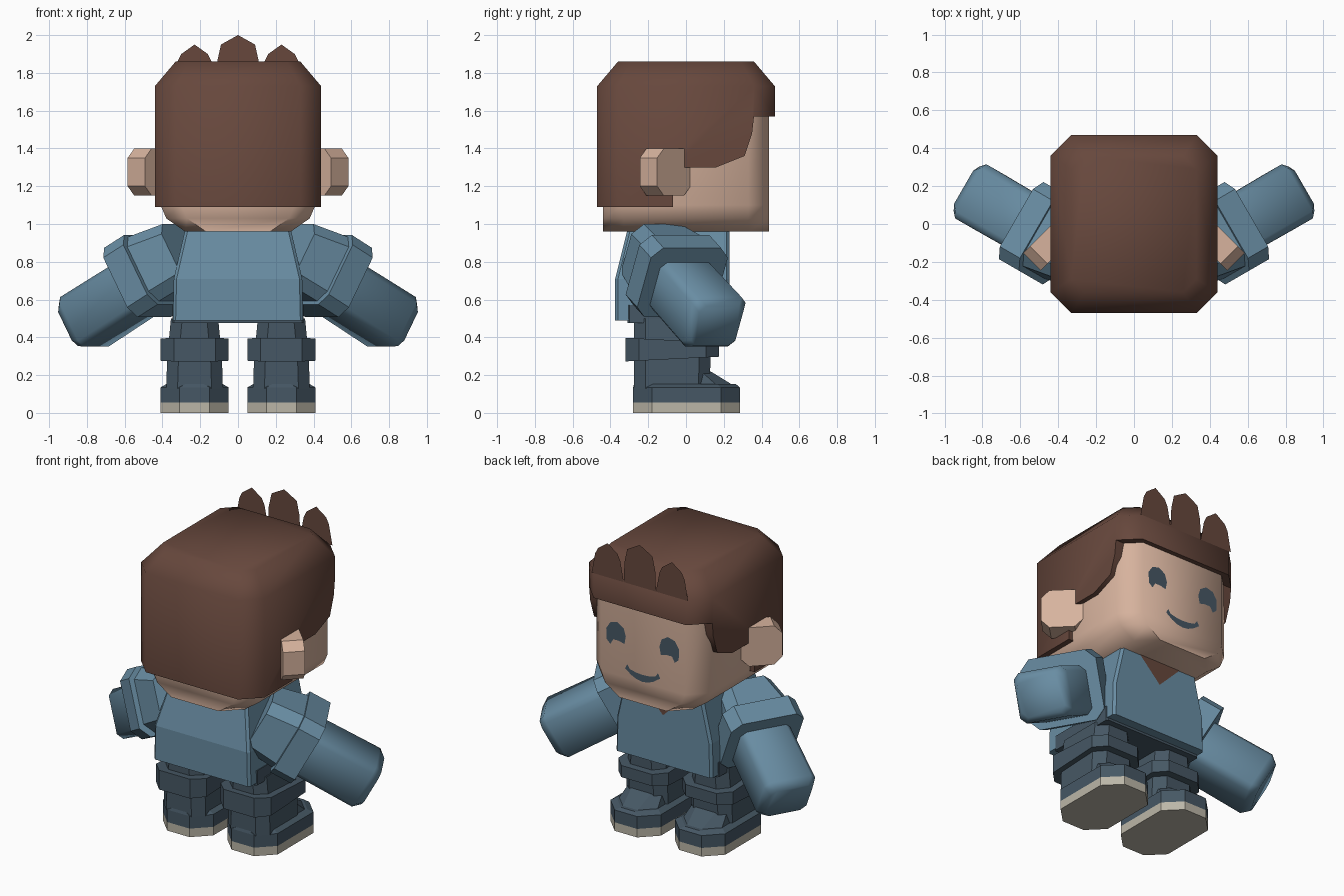
import bpy, bmesh, math
from mathutils import Vector, Matrix

if "Cube" in bpy.data.objects:
    bpy.data.objects.remove(bpy.data.objects["Cube"])


def material(name, rgb):
    m = bpy.data.materials.new(name)
    m.diffuse_color = (*rgb, 1)
    m.use_nodes = True
    m.node_tree.nodes["Principled BSDF"].inputs["Base Color"].default_value = m.diffuse_color
    return m


SKIN = material("skin", (0.68, 0.45, 0.34))
HAIR = material("brown", (0.135, 0.064, 0.046))
SHIRT = material("blue_cloth", (0.14, 0.265, 0.365))
NAVY = material("dark_slate", (0.061, 0.096, 0.128))
SOLE = material("sole_beige", (0.50, 0.47, 0.39))


def finish(name, bm, mat, smooth=None):
    bmesh.ops.recalc_face_normals(bm, faces=bm.faces)
    me = bpy.data.meshes.new(name)
    bm.to_mesh(me)
    bm.free()
    me.materials.append(mat)
    ob = bpy.data.objects.new(name, me)
    bpy.context.collection.objects.link(ob)
    if smooth:
        smooth_by_angle(ob, smooth)
    return ob


def smooth_by_angle(ob, degrees):
    bpy.ops.object.select_all(action='DESELECT')
    ob.select_set(True)
    bpy.context.view_layer.objects.active = ob
    bpy.ops.object.shade_smooth_by_angle(angle=math.radians(degrees))


def octagon(hx, y0, y1, c, z, x=0.0, tilt=0.0):
    """Rectangle with cut corners; tilt adds height along y."""
    m, h = (y0 + y1) / 2, (y1 - y0) / 2
    half = [(hx, h - c), (hx - c, h), (c - hx, h), (-hx, h - c)]
    pts = half + [(-a, -b) for a, b in half]
    return [Vector((x + a, m + b, z + tilt * b)) for a, b in pts]


def loft(name, rings, mat, smooth=None, matrix=None, side=1):
    """Skin a stack of equal rings and cap both ends."""
    bm = bmesh.new()
    loops = []
    for ring in rings:
        pts = [matrix @ p if matrix else p for p in ring]
        loops.append([bm.verts.new((p.x * side, p.y, p.z)) for p in pts])
    n = len(loops[0])
    for a, b in zip(loops, loops[1:]):
        for i in range(n):
            bm.faces.new((a[i], a[(i + 1) % n], b[(i + 1) % n], b[i]))
    bm.faces.new(loops[0])
    bm.faces.new(loops[-1])
    return finish(name, bm, mat, smooth)


def plate(name, pts, y, mat):
    """Flat upright shape facing +y."""
    bm = bmesh.new()
    f = bm.faces.new([bm.verts.new((x, y, z)) for x, z in pts])
    f.normal_update()
    if f.normal.y < 0:
        f.normal_flip()
    bmesh.ops.triangulate(bm, faces=[f])
    me = bpy.data.meshes.new(name)
    bm.to_mesh(me)
    bm.free()
    me.materials.append(mat)
    bpy.context.collection.objects.link(bpy.data.objects.new(name, me))


def box(name, hx, y0, y1, z0, z1, mat):
    return loft(name, [octagon(hx, y0, y1, 0.01, z) for z in (z0, z1)], mat)


# head, narrowing at the jaw
loft("head", [octagon(0.28, -0.44, 0.44, 0.11, 0.96),
              octagon(0.38, -0.44, 0.44, 0.11, 1.03),
              octagon(0.41, -0.44, 0.44, 0.11, 1.10),
              octagon(0.41, -0.44, 0.44, 0.11, 1.75)], SKIN, 50)

# hair block, trimmed by a side profile
hair = loft("hair", [octagon(0.44, -0.47, 0.47, 0.11, 1.0),
                     octagon(0.44, -0.47, 0.47, 0.11, 1.73),
                     octagon(0.33, -0.36, 0.36, 0.07, 1.86)], HAIR)
profile = [(-0.6, 1.09), (-0.07, 1.09), (-0.07, 1.30), (0.16, 1.30), (0.31, 1.36),
           (0.35, 1.48), (0.36, 1.57), (0.6, 1.57), (0.6, 2.0), (-0.6, 2.0)]
cutter = loft("hair_cutter", [[Vector((x, y, z)) for y, z in profile]
                              for x in (-0.6, 0.6)], HAIR)
cutter.hide_render = True
mod = hair.modifiers.new("trim", 'BOOLEAN')
mod.operation = 'INTERSECT'
mod.solver = 'EXACT'
mod.object = cutter
bpy.context.view_layer.objects.active = hair
bpy.ops.object.modifier_apply(modifier="trim")
bpy.data.objects.remove(cutter)
smooth_by_angle(hair, 52)

# flat hair tufts above the fringe
for i, (x, top) in enumerate([(-0.23, 1.95), (0, 2.0), (0.23, 1.95)]):
    w = 0.11 if x == 0 else 0.09
    plate(f"hair_tuft_{i}", [(x - 0.115, 1.73), (x + 0.115, 1.73), (x + w, 1.86),
                             (x + w - 0.02, top - 0.05), (x, top),
                             (x - w + 0.02, top - 0.05), (x - w, 1.86)], 0.471, HAIR)

# eyes and mouth
for s, n in ((1, "right"), (-1, "left")):
    eye = [(0.06, -0.05), (0.07, 0.0), (0.055, 0.05), (0.01, 0.078), (-0.04, 0.065),
           (-0.07, 0.02), (-0.068, -0.05), (-0.04, -0.075), (-0.02, -0.04), (0.02, -0.04)]
    plate(f"{n}_eye", [(s * (0.19 - a), 1.365 + b) for a, b in eye], 0.443, NAVY)
upper = [(x, 1.15 + 1.6 * x * x) for x in (-0.09, -0.045, 0, 0.045, 0.09)]
lower = [(x, 1.105 + 3.6 * x * x) for x in (0.08, 0.04, 0, -0.04, -0.08)]
plate("mouth", [(-0.125, 1.16), (-0.11, 1.19)] + upper + [(0.11, 1.19), (0.125, 1.16)] + lower,
      0.443, NAVY)

# tapered shirt, neckline and waist
loft("shirt", [octagon(0.345, -0.375, 0.23, 0.015, 0.49),
               octagon(0.34, -0.375, 0.23, 0.015, 0.71),
               octagon(0.28, -0.31, 0.23, 0.015, 0.97)], SHIRT)
plate("neckline", [(-0.16, 0.97), (0.16, 0.97), (0, 0.81)], 0.234, HAIR)
box("waist", 0.348, -0.31, 0.17, 0.475, 0.57, NAVY)

# arm frame: across, up, along
ALONG = Vector((0.757, 0.439, -0.485)).normalized()
ACROSS = Vector((-0.5, 0.866, 0)).normalized()
UP = ALONG.cross(ACROSS)
HAND = Vector((0.84, 0.16, 0.465))
ARM = Matrix.Translation(HAND) @ Matrix((ACROSS, UP, ALONG)).transposed().to_4x4()

# ear frame: outward-back, vertical, thickness
R = math.sqrt(0.5)
EAR = (Matrix.Translation((0.45, -0.11, 1.275))
       @ Matrix(((R, 0, R), (-R, 0, R), (0, 1, 0))).to_4x4()
       @ Matrix(((1, 0, 0, 0), (0, 1, 0, 0), (0, 0, 1, 0), (0, 0, 0, 1))))
EAR = Matrix.Translation((0.45, -0.11, 1.275)) @ Matrix(
    ((R, 0, R), (-R, 0, R), (0, 1, 0))).to_4x4()

for side, n in ((1, "right"), (-1, "left")):
    loft(f"{n}_ear", [octagon(0.125, -0.125, 0.125, 0.05, t) for t in (-0.065, 0.065)],
         SKIN, None, EAR, side)
    loft(f"{n}_forearm", [octagon(0.16, -0.145, 0.145, 0.035, -0.6),
                          octagon(0.165, -0.15, 0.15, 0.035, -0.035),
                          octagon(0.135, -0.12, 0.12, 0.035, 0.012)], SHIRT, 60, ARM, side)
    loft(f"{n}_cuff", [octagon(0.235, -0.185, 0.235, 0.06, -0.56),
                       octagon(0.235, -0.185, 0.235, 0.06, -0.42)], SHIRT, None, ARM, side)
    loft(f"{n}_sleeve", [octagon(0.17, -0.16, 0.19, 0.06, -0.76),
                         octagon(0.205, -0.165, 0.225, 0.06, -0.55)], SHIRT, None, ARM, side)

    # leg, rolled hem, boot and sole
    x = 0.23
    loft(f"{n}_leg", [octagon(0.15, -0.275, 0.125, 0.06, 0.13, x),
                      octagon(0.145, -0.275, 0.13, 0.06, 0.29, x),
                      octagon(0.125, -0.275, 0.13, 0.06, 0.50, x)], NAVY, None, None, side)
    loft(f"{n}_hem", [octagon(0.18, -0.32, 0.175, 0.07, 0.285, x, 0.05),
                      octagon(0.18, -0.32, 0.175, 0.07, 0.385, x, -0.05)],
         NAVY, None, None, side)
    loft(f"{n}_boot", [octagon(0.18, -0.28, 0.285, 0.1, 0.055, x),
                       octagon(0.18, -0.28, 0.285, 0.1, 0.135, x),
                       octagon(0.15, -0.275, 0.265, 0.1, 0.152, x)], NAVY, None, None, side)
    loft(f"{n}_boot_tongue", [octagon(0.14, -0.1, 0.26, 0.09, 0.14, x),
                              octagon(0.12, -0.1, 0.13, 0.05, 0.22, x)],
         NAVY, None, None, side)
    loft(f"{n}_sole", [octagon(0.18, -0.28, 0.285, 0.1, z, x) for z in (0, 0.055)],
         SOLE, None, None, side)
